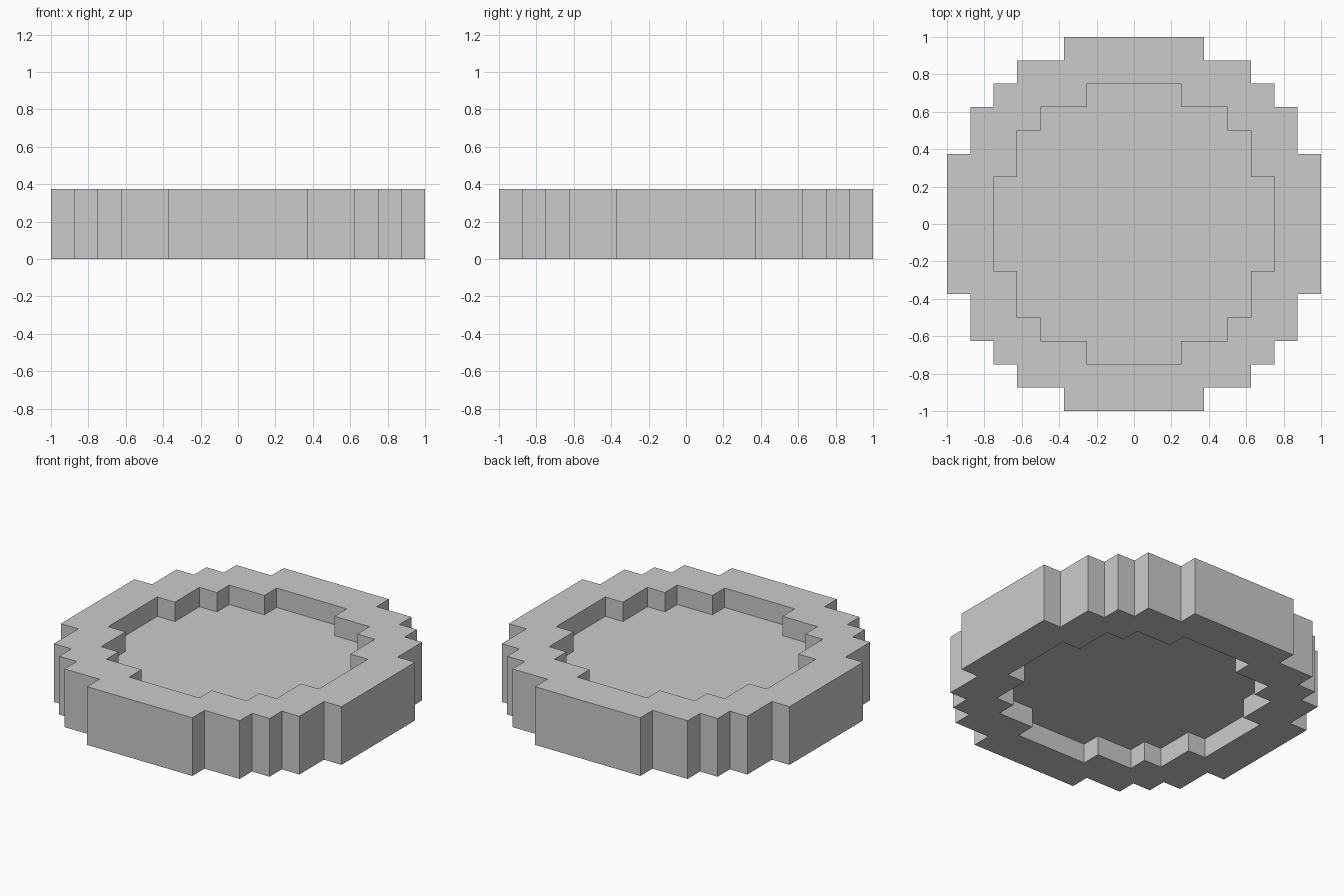
import bpy
import bmesh

if "Cube" in bpy.data.objects:
    bpy.data.objects.remove(bpy.data.objects["Cube"])

V = 0.125            # one stair step
HEIGHT = 3 * V
RECESS = V           # depth of the hollow on top and underneath

# Stepped outlines: one quadrant, in steps
OUTER = [(8, 3), (7, 3), (7, 5), (6, 5), (6, 6), (5, 6), (5, 7), (3, 7), (3, 8)]
INNER = [(6, 2), (5, 2), (5, 4), (4, 4), (4, 5), (2, 5), (2, 6)]


def full_outline(quarter):
    """Mirror a quadrant into a closed counter-clockwise outline."""
    half = quarter + [(-x, y) for x, y in reversed(quarter)]
    return [(x * V, y * V) for x, y in half + [(-x, -y) for x, y in half]]


def ring(bm, outline, z):
    verts = [bm.verts.new((x, y, z)) for x, y in outline]
    n = len(verts)
    edges = [bm.edges.new((verts[i], verts[(i + 1) % n])) for i in range(n)]
    return verts, edges


def wall(bm, low, high):
    n = len(low)
    for i in range(n):
        j = (i + 1) % n
        bm.faces.new((low[i], low[j], high[j], high[i]))


bm = bmesh.new()
outer, inner = full_outline(OUTER), full_outline(INNER)

# Rim faces, recess walls and recess floor for the underside and the top
outer_loops = []
for z, floor_z in ((0, RECESS), (HEIGHT, HEIGHT - RECESS)):
    out_v, out_e = ring(bm, outer, z)
    in_v, in_e = ring(bm, inner, z)
    floor_v, _ = ring(bm, inner, floor_z)
    bmesh.ops.triangle_fill(bm, edges=out_e + in_e, use_beauty=True,
                            normal=(0, 0, 1))
    wall(bm, in_v, floor_v)
    bm.faces.new(floor_v)
    outer_loops.append(out_v)

# Outer side wall
wall(bm, *outer_loops)

bmesh.ops.recalc_face_normals(bm, faces=bm.faces)
mesh = bpy.data.meshes.new("stepped_disc")
bm.to_mesh(mesh)
bm.free()
bpy.context.collection.objects.link(bpy.data.objects.new("stepped_disc", mesh))
